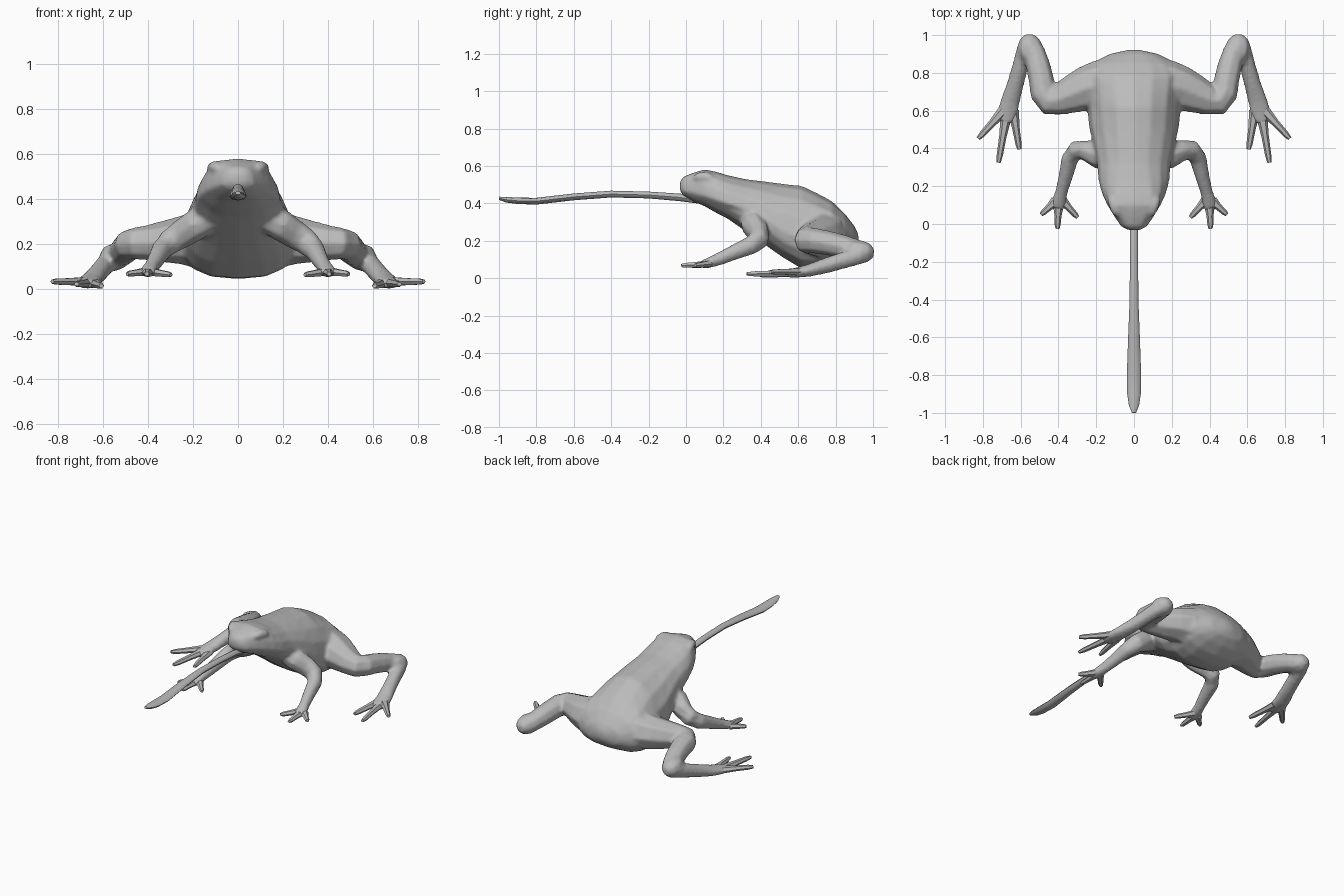
import bpy, math
from mathutils import Vector

skin = bpy.data.materials.new("grey skin")
skin.diffuse_color = (0.5, 0.5, 0.5, 1)


def add_mesh(name, rings):
    """Closed, smooth skin through a list of equal-length rings."""
    n = len(rings[0])
    verts = [p for r in rings for p in r]
    faces = [(i * n + j, i * n + (j + 1) % n, (i + 1) * n + (j + 1) % n, (i + 1) * n + j)
             for i in range(len(rings) - 1) for j in range(n)]
    faces += [tuple(reversed(range(n))), tuple(range(len(verts) - n, len(verts)))]
    me = bpy.data.meshes.new(name)
    me.from_pydata(verts, [], faces)
    me.materials.append(skin)
    ob = bpy.data.objects.new(name, me)
    bpy.context.collection.objects.link(ob)
    bpy.ops.object.select_all(action='DESELECT')
    bpy.context.view_layer.objects.active = ob
    ob.select_set(True)
    bpy.ops.object.mode_set(mode='EDIT')
    bpy.ops.mesh.select_all(action='SELECT')
    bpy.ops.mesh.normals_make_consistent(inside=False)
    bpy.ops.object.mode_set(mode='OBJECT')
    bpy.ops.object.shade_smooth_by_angle(angle=math.radians(50))
    return ob


def tube(name, path, side=1, n=8):
    """Limb through (x, y, z, half width, half height) points; side -1 mirrors it."""
    pts = [Vector((p[0] * side, p[1], p[2])) for p in path]
    rings = []
    for i, p in enumerate(pts):
        a, b = pts[max(i - 1, 0)], pts[min(i + 1, len(pts) - 1)]
        t = (b - a).normalized()
        s = t.cross(Vector((0, 0, 1))).normalized()
        u = s.cross(t)
        w, h = path[i][3:]
        rings.append([p + s * w * math.cos(k * math.tau / n) + u * h * math.sin(k * math.tau / n)
                      for k in range(n)])
    return add_mesh(name, rings)


def toe(name, base, tip, side, w):
    """Blunt toe from a wide base to a rounded tip."""
    b, t = Vector(base), Vector(tip)
    path = [(*b.lerp(t, f), w * fw, w * fh)
            for f, fw, fh in ((0, 1.4, 1), (.45, .9, .8), (.85, .75, .7), (1, .5, .45))]
    tube(name, path, side, 6)


# Body and head: y, half width, bottom, widest height, top, squareness
stations = [
    (-.032, .035, .465, .48, .52, .7), (-.012, .07, .44, .465, .545, .65),
    (.04, .105, .41, .455, .565, .55), (.10, .142, .385, .44, .582, .5),
    (.16, .17, .35, .42, .57, .6), (.22, .187, .32, .40, .552, .8),
    (.32, .197, .25, .37, .53, 1), (.42, .218, .18, .32, .518, 1.05),
    (.52, .24, .11, .25, .505, 1.05), (.62, .247, .05, .21, .494, 1.05),
    (.70, .257, .045, .20, .456, 1.05), (.78, .27, .062, .20, .412, 1.05),
    (.85, .23, .10, .20, .345, 1), (.90, .13, .14, .20, .28, 1),
    (.922, .03, .18, .205, .235, 1)]
rings = []
for y, w, zb, zm, zt, sq in stations:
    ring = []
    for k in range(16):
        c, s = math.cos(k * math.tau / 16), math.sin(k * math.tau / 16)
        e = sq if s > .01 else (.78 if y > .5 else .9)
        x = math.copysign(abs(c) ** e, c) * w
        if s < -.01 and y < .25:
            x *= .87                      # jaw set in below the lip
        height = (zt - zm) if s > 0 else (zm - zb)
        ring.append((x, y, zm + math.copysign(abs(s) ** .95, s) * height))
    rings.append(ring)
parts = [add_mesh("body_and_legs", rings)]

# Tongue
tube("tongue", [(0, .10, .41, .02, .015), (0, -.03, .432, .022, .02), (0, -.20, .445, .022, .018),
                (0, -.40, .45, .023, .018), (0, -.60, .435, .031, .018), (0, -.80, .412, .038, .018),
                (0, -.90, .414, .036, .017), (0, -.96, .42, .027, .015), (0, -1.0, .428, .011, .008)])

for side, tag in ((1, "left"), (-1, "right")):
    # Low eye bulge on the side of the head
    parts.append(tube(tag + "_eye", [
        (.085, .035, .535, .006, .006), (.092, .06, .538, .026, .026), (.102, .095, .543, .031, .031),
        (.118, .13, .535, .026, .026), (.128, .155, .525, .006, .006)], side))

    # Hind leg: flared hip, thigh, knee, shank, heel and foot
    parts.append(tube(tag + "_hind_leg", [
        (.10, .735, .22, .14, .14), (.20, .73, .22, .135, .125), (.26, .715, .217, .119, .108),
        (.32, .69, .212, .105, .096), (.40, .658, .207, .084, .08), (.45, .65, .204, .077, .073),
        (.48, .69, .2, .071, .069), (.49, .76, .188, .069, .067), (.508, .84, .17, .066, .064),
        (.53, .92, .148, .058, .058)], side))
    parts.append(tube(tag + "_heel", [
        (.535, .86, .155, .045, .045), (.545, .90, .147, .066, .061), (.551, .94, .14, .07, .062),
        (.552, .975, .137, .057, .053), (.55, 1.004, .135, .025, .025)], side))
    parts.append(tube(tag + "_foot", [
        (.555, .965, .13, .04, .045), (.58, .92, .12, .044, .048), (.603, .83, .093, .044, .046),
        (.628, .74, .065, .046, .042), (.655, .65, .04, .053, .034), (.669, .59, .03, .056, .028),
        (.68, .535, .025, .037, .022)], side))
    for i, (base, tip) in enumerate([((.64, .60, .026), (.607, .395, .015)),
                                     ((.675, .58, .028), (.717, .325, .023)),
                                     ((.69, .60, .034), (.825, .452, .034))]):
        toe(f"{tag}_hind_toe_{i + 1}", base, tip, side, .022)

    # Front leg: shoulder, elbow, forearm and hand
    parts.append(tube(tag + "_front_leg", [
        (.12, .345, .315, .06, .06), (.19, .36, .285, .067, .072), (.25, .388, .245, .058, .067),
        (.305, .392, .21, .054, .06), (.34, .345, .175, .047, .051), (.362, .25, .135, .039, .042),
        (.384, .17, .10, .034, .035), (.397, .12, .082, .04, .029), (.402, .08, .073, .035, .021)], side))
    for i, (base, tip) in enumerate([((.385, .13, .077), (.298, .035, .064)),
                                     ((.40, .10, .075), (.405, -.025, .068)),
                                     ((.415, .12, .077), (.492, .05, .068))]):
        toe(f"{tag}_front_toe_{i + 1}", base, tip, side, .0205)

# Fuse the body and limbs into one continuous skin
bpy.ops.object.select_all(action='DESELECT')
for ob in parts:
    ob.select_set(True)
body = parts[0]
bpy.context.view_layer.objects.active = body
bpy.ops.object.join()
body.modifiers.clear()
fuse = body.modifiers.new("fuse", 'REMESH')
fuse.mode = 'VOXEL'
fuse.voxel_size = .011
fuse.use_smooth_shade = True
blend = body.modifiers.new("blend", 'SMOOTH')
blend.factor = .5
blend.iterations = 6
